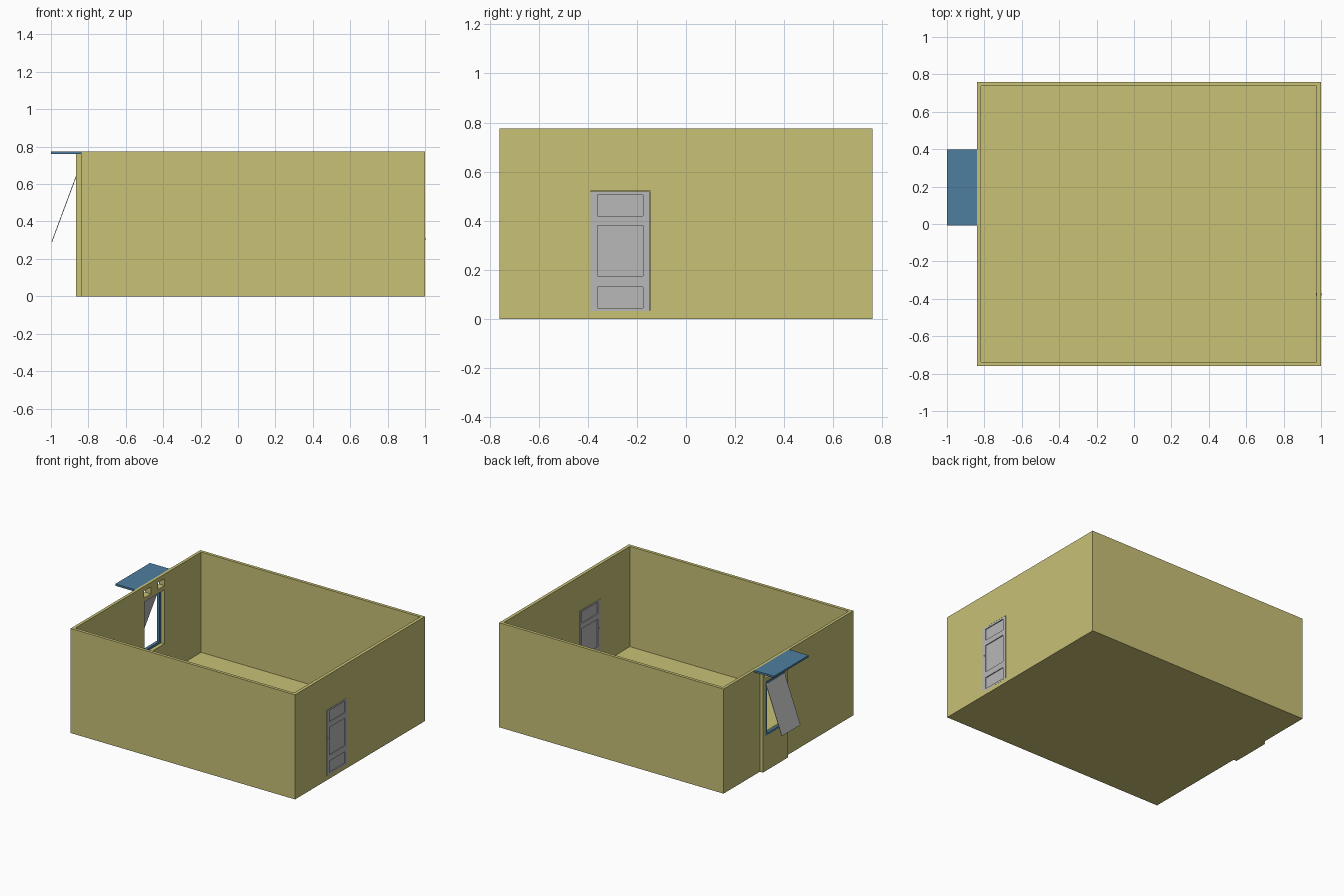
import bpy, math

if "Cube" in bpy.data.objects:
    bpy.data.objects.remove(bpy.data.objects["Cube"])


def material(name, rgb):
    m = bpy.data.materials.new(name)
    m.diffuse_color = (*rgb, 1)
    m.use_nodes = True
    m.node_tree.nodes["Principled BSDF"].inputs["Base Color"].default_value = m.diffuse_color
    return m


YELLOW = material("wall_yellow", (0.578, 0.533, 0.181))
GREY = material("door_grey", (0.48, 0.48, 0.48))
BLUE = material("trim_blue", (0.076, 0.212, 0.352))


def box(name, x, y, z, mat, rot_y=0.0):
    """Box from (min, max) ranges on each axis, optionally turned about y."""
    mid = [(r[0] + r[1]) / 2 for r in (x, y, z)]
    bpy.ops.mesh.primitive_cube_add(size=1, location=mid, rotation=(0, rot_y, 0))
    o = bpy.context.object
    o.name = name
    o.scale = [r[1] - r[0] for r in (x, y, z)]
    bpy.ops.object.transform_apply(location=False, rotation=False, scale=True)
    o.data.materials.append(mat)
    return o


def combine(target, x, y, z, op="DIFFERENCE"):
    """Cut a box out of the target, or join one to it."""
    helper = box("helper", x, y, z, target.data.materials[0])
    helper.hide_render = True
    mod = target.modifiers.new("bool", "BOOLEAN")
    mod.operation = op
    mod.solver = "EXACT"
    mod.object = helper
    bpy.context.view_layer.objects.active = target
    bpy.ops.object.modifier_apply(modifier=mod.name)
    bpy.data.objects.remove(helper)


# Open-topped room with a thickened strip around the window
room = box("room", (-0.84, 1.0), (-0.76, 0.76), (0, 0.775), YELLOW)
combine(room, (-0.865, -0.83), (0.04, 0.335), (0, 0.762), "UNION")
combine(room, (-0.818, 0.976), (-0.737, 0.737), (0.032, 0.9), YELLOW and "DIFFERENCE")

# Window opening, two vents above it, and the doorway
WY, WZ = (0.075, 0.305), (0.26, 0.66)
combine(room, (-0.9, -0.8), WY, WZ)
for y in (0.07, 0.23):
    combine(room, (-0.9, -0.8), (y, y + 0.078), (0.69, 0.742))
combine(room, (0.95, 1.05), (-0.39, -0.145), (0.034, 0.52))

# Blue window frame in the outer part of the opening
FX, W = (-0.867, -0.845), 0.016
for name, y in (("left", (WY[0], WY[0] + W)), ("right", (WY[1] - W, WY[1]))):
    box("window_frame_" + name, FX, y, WZ, BLUE)
for name, z in (("bottom", (WZ[0], WZ[0] + W)), ("top", (WZ[1] - W, WZ[1]))):
    box("window_frame_" + name, FX, (WY[0] + W, WY[1] - W), z, BLUE)

# Grey shutter hung from its top edge and swung outwards
half = math.hypot(0.13, 0.35) / 2
box("shutter", (-0.932, -0.928), (0.083, 0.3), (0.467 - half, 0.467 + half),
    GREY, math.atan2(0.13, 0.35))

# Blue canopy above the window
box("canopy", (-1.0, -0.839), (-0.008, 0.398), (0.761, 0.775), BLUE)

# Door with three recessed panels on each face
door = box("door", (0.975, 1.0005), (-0.389, -0.149), (0.032, 0.519), GREY)
for z in ((0.045, 0.13), (0.175, 0.38), (0.42, 0.505)):
    for x in ((0.95, 0.981), (0.994, 1.05)):
        combine(door, x, (-0.36, -0.175), z)
box("door_hinge_strip", (0.977, 0.998), (-0.1475, -0.143), (0.033, 0.519), GREY)

# Small round door knob on each face
for side, x in (("outer", 1.0), ("inner", 0.975)):
    bpy.ops.mesh.primitive_cylinder_add(vertices=12, radius=0.006, depth=0.006,
                                        location=(x, -0.375, 0.306),
                                        rotation=(0, math.pi / 2, 0))
    knob = bpy.context.object
    knob.name = "door_knob_" + side
    knob.data.materials.append(GREY)
